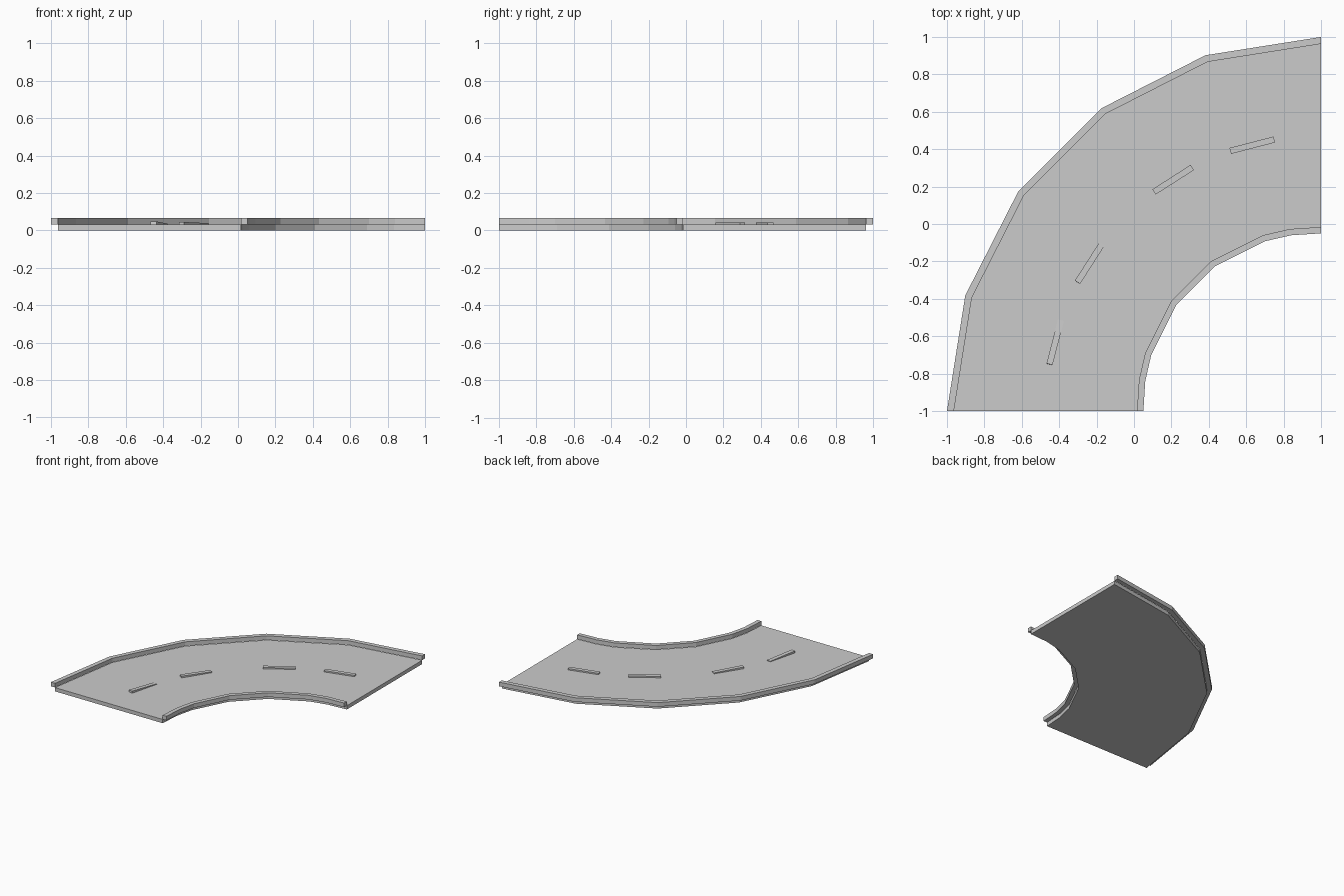
import bpy, bmesh, math
from mathutils import Matrix, Vector

if "Cube" in bpy.data.objects:
    bpy.data.objects.remove(bpy.data.objects["Cube"])

# Bend centre is the corner (1, -1); the bend spans 90 degrees
CX, CY = 1.0, -1.0
OUTER_ANGLES = [i * 18 for i in range(6)]
INNER_ANGLES = [0, 9.7, 18.3, 36.3, 53.7, 71.7, 80.3, 90]


def arc(radius, angles):
    return [Vector((CX - radius * math.cos(math.radians(a)),
                    CY + radius * math.sin(math.radians(a)))) for a in angles]


def make_object(name, bm):
    bmesh.ops.recalc_face_normals(bm, faces=bm.faces)
    mesh = bpy.data.meshes.new(name)
    bm.to_mesh(mesh)
    bm.free()
    ob = bpy.data.objects.new(name, mesh)
    bpy.context.collection.objects.link(ob)
    return ob


def plate(name, outline, z0, z1):
    # Closed flat outline extruded upwards
    bm = bmesh.new()
    face = bm.faces.new([bm.verts.new((p.x, p.y, z0)) for p in outline])
    ext = bmesh.ops.extrude_face_region(bm, geom=[face], use_keep_orig=True)
    top = [g for g in ext["geom"] if isinstance(g, bmesh.types.BMVert)]
    bmesh.ops.translate(bm, verts=top, vec=(0, 0, z1 - z0))
    return make_object(name, bm)


def inner_arc(radius):
    # The inside of the bend is very slightly fuller towards its middle
    pts = []
    for a in INNER_ANGLES:
        r = radius + 0.01 * math.sin(math.radians(2 * a))
        pts += arc(r, [a])
    return pts


def curb(name, side_a, side_b):
    return plate(name, side_a + side_b[::-1], 0.032, 0.066)


# Road slab
plate("road_slab", arc(1.963, OUTER_ANGLES) + inner_arc(0.984)[::-1], 0.0, 0.031)

# Raised curbs overhanging both edges
curb("outer_curb", arc(2.0, OUTER_ANGLES), arc(1.963, OUTER_ANGLES))
curb("inner_curb", inner_arc(0.984), inner_arc(0.95))

# Raised lane dashes; the first two dip slightly into the road
for i, (angle, tilt) in enumerate([(14.5, 3.0), (32.6, 1.5), (57.4, 0), (75.5, 0)]):
    p = arc(1.468, [angle])[0]
    bm = bmesh.new()
    bmesh.ops.create_cube(bm, size=1)
    bm.transform(Matrix.Translation((p.x, p.y, 0.034))
                 @ Matrix.Rotation(math.radians(90 - angle), 4, 'Z')
                 @ Matrix.Rotation(math.radians(tilt), 4, 'Y')
                 @ Matrix.Diagonal((0.243, 0.033, 0.016, 1)))
    make_object(f"lane_dash_{i + 1}", bm)
